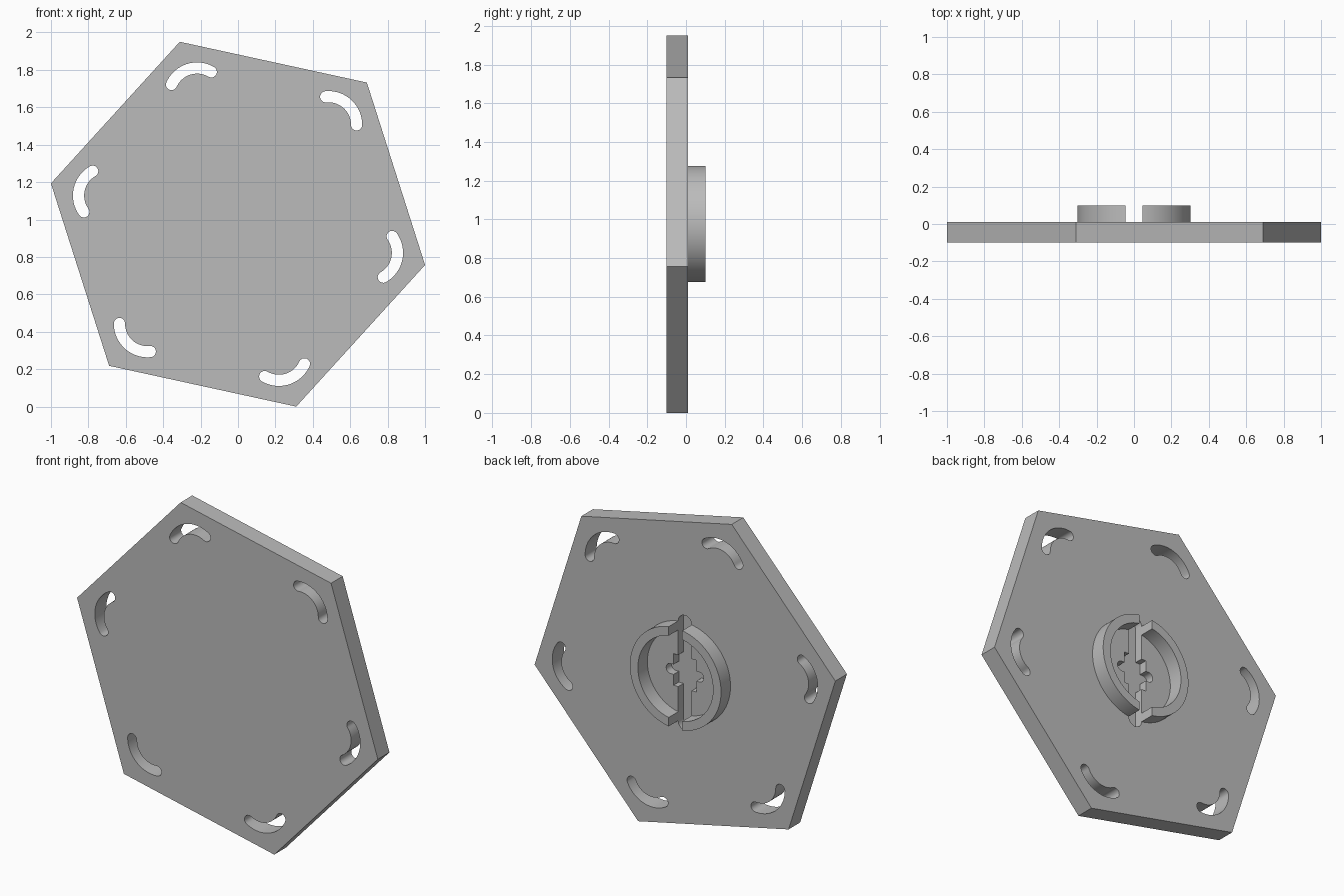
import bpy, bmesh, math
from math import sin, cos, pi, radians

cube = bpy.data.objects.get("Cube")
if cube:
    bpy.data.objects.remove(cube)

CENTRE_Z = 0.975
FRONT, BACK, RIM = -0.1, 0.01, 0.1
TILT = radians(-12.3)

grey = bpy.data.materials.new("plain_grey")
grey.use_nodes = True
grey.diffuse_color = (0.5, 0.5, 0.5, 1)
grey.node_tree.nodes["Principled BSDF"].inputs["Base Color"].default_value = (0.5, 0.5, 0.5, 1)


def arc(cx, cz, r, start, end, steps):
    """Points along an arc in the plate plane."""
    angles = [start + (end - start) * i / steps for i in range(steps + 1)]
    return [(cx + r * cos(a), cz + r * sin(a)) for a in angles]


def prism(name, outline, y0, y1):
    """Extrude an x-z outline about the plate centre from y0 to y1."""
    bm = bmesh.new()
    face = bm.faces.new([bm.verts.new((x, y0, z + CENTRE_Z)) for x, z in outline])
    sweep = bmesh.ops.extrude_face_region(bm, geom=[face])["geom"]
    bmesh.ops.translate(bm, vec=(0, y1 - y0, 0),
                        verts=[v for v in sweep if isinstance(v, bmesh.types.BMVert)])
    bmesh.ops.recalc_face_normals(bm, faces=bm.faces)
    mesh = bpy.data.meshes.new(name)
    bm.to_mesh(mesh)
    bm.free()
    mesh.materials.append(grey)
    obj = bpy.data.objects.new(name, mesh)
    bpy.context.collection.objects.link(obj)
    return obj


def activate(obj):
    bpy.ops.object.select_all(action='DESELECT')
    obj.select_set(True)
    bpy.context.view_layer.objects.active = obj


def cut(target, cutter):
    mod = target.modifiers.new("cut", 'BOOLEAN')
    mod.operation = 'DIFFERENCE'
    mod.solver = 'EXACT'
    mod.object = cutter
    activate(target)
    bpy.ops.object.modifier_apply(modifier=mod.name)
    bpy.data.objects.remove(cutter)


# Hexagonal plate
plate = prism("hexagon_plate", arc(0, 0, 1.0237, TILT, TILT + 5 * pi / 3, 5), FRONT, BACK)

# Curved slot through each corner
radius, half_width, spread = 0.15, 0.03, radians(48)
for i in range(6):
    d = TILT + i * pi / 3
    cx, cz = 0.719 * cos(d), 0.719 * sin(d)
    a, b = d - spread, d + spread
    outline = arc(cx, cz, radius + half_width, a, b, 24)
    outline += arc(cx + radius * cos(b), cz + radius * sin(b), half_width, b, b + pi, 12)[1:-1]
    outline += arc(cx, cz, radius - half_width, b, a, 24)
    outline += arc(cx + radius * cos(a), cz + radius * sin(a), half_width, a + pi, a + 2 * pi, 12)[1:-1]
    cut(plate, prism("slot_cutter", outline, FRONT - 0.1, BACK + 0.1))

# Recessed latch seat: long round-ended groove, square pocket, side notches
FLOOR = BACK - 0.05
groove = arc(0, 0.3, 0.045, 0, pi, 16) + arc(0, -0.3, 0.045, pi, 2 * pi, 16)
pocket = [(-0.076, -0.095), (0.076, -0.095), (0.076, 0.095), (-0.076, 0.095)]
notch = arc(0.095, 0, 0.03, -pi / 2, pi / 2, 12) + arc(-0.095, 0, 0.03, pi / 2, 3 * pi / 2, 12)
for outline in (groove, pocket, notch):
    cut(plate, prism("recess_cutter", outline, FLOOR, BACK + 0.1))
activate(plate)
bpy.ops.object.shade_smooth_by_angle(angle=radians(30))

# Two half rings on the back, parted by a gap
OUTER, INNER, GAP = 0.303, 0.25, 0.045
for side, name in ((0, "left_half_ring"), (pi, "right_half_ring")):
    a, b = math.acos(GAP / OUTER), math.acos(GAP / INNER)
    outline = arc(0, 0, OUTER, side - a, side + a, 48) + arc(0, 0, INNER, side + b, side - b, 48)
    ring = prism(name, outline, BACK - 0.004, RIM)
    activate(ring)
    bpy.ops.object.shade_smooth_by_angle(angle=radians(30))
